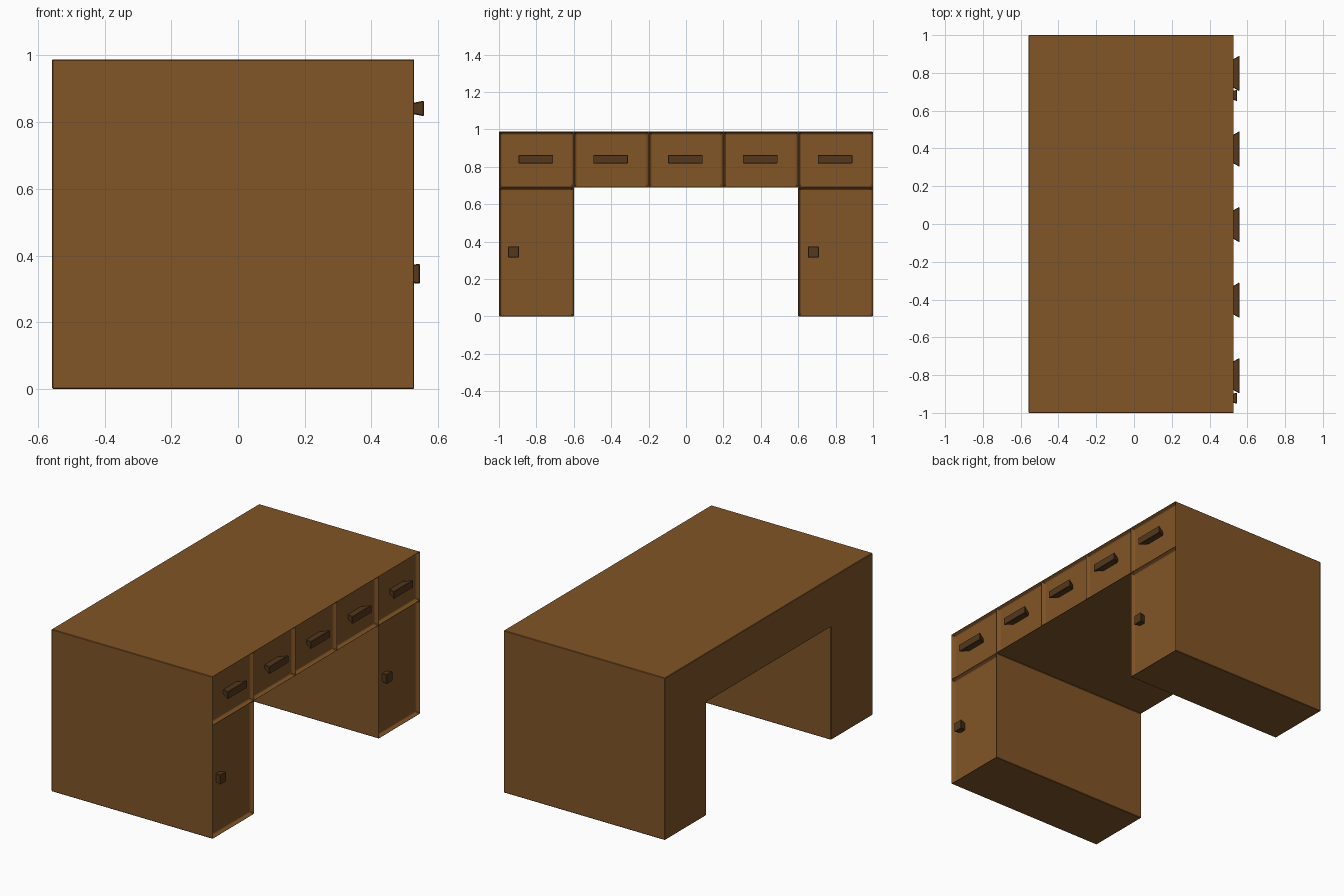
import bpy, bmesh

if "Cube" in bpy.data.objects:
    bpy.data.objects.remove(bpy.data.objects["Cube"])

BACK, FRONT, TOP, SHELF = -0.558, 0.53, 0.988, 0.69
RECESS, RIM = 0.022, 0.016


def material(name, color):
    m = bpy.data.materials.new(name)
    m.diffuse_color = (*color, 1)
    m.use_nodes = True
    m.node_tree.nodes["Principled BSDF"].inputs["Base Color"].default_value = m.diffuse_color
    return m


wood = material("wood", (0.22, 0.09, 0.02))
dark_wood = material("dark_wood", (0.09, 0.04, 0.012))


def finish(bm, name, mat, bevel):
    bmesh.ops.recalc_face_normals(bm, faces=bm.faces)
    me = bpy.data.meshes.new(name)
    bm.to_mesh(me)
    bm.free()
    me.materials.append(mat)
    ob = bpy.data.objects.new(name, me)
    bpy.context.collection.objects.link(ob)
    mod = ob.modifiers.new("edge_bevel", "BEVEL")
    mod.width, mod.segments = bevel, 1
    mod.limit_method, mod.angle_limit = "ANGLE", 1.05
    return ob


# Desk body: a row of five drawer cells over two door cells, extruded in depth
bm = bmesh.new()
columns = [-1.0, -0.6, -0.2, 0.2, 0.6, 1.0]
cells = [(i, SHELF, TOP) for i in range(5)] + [(i, 0.0, SHELF) for i in (0, 4)]
for i, z0, z1 in cells:
    y0, y1 = columns[i], columns[i + 1]
    bm.faces.new([bm.verts.new((BACK, y, z))
                  for y, z in ((y0, z0), (y1, z0), (y1, z1), (y0, z1))])
bmesh.ops.remove_doubles(bm, verts=bm.verts, dist=1e-4)
back_faces = bm.faces[:]
ext = bmesh.ops.extrude_face_region(bm, geom=back_faces, use_keep_orig=True)
bmesh.ops.translate(bm, vec=(FRONT - BACK, 0, 0),
                    verts=[g for g in ext["geom"] if isinstance(g, bmesh.types.BMVert)])
bmesh.ops.recalc_face_normals(bm, faces=bm.faces)

# Drawer and door fronts: recessed panels with sloping rims
fronts = [f for f in bm.faces if all(v.co.x > FRONT - 0.01 for v in f.verts)]
bmesh.ops.inset_individual(bm, faces=fronts, thickness=RIM, depth=0)
for f in fronts:
    for v in f.verts:
        v.co.x -= RECESS
finish(bm, "desk_body", wood, 0.003)


def pull(name, y, z, width, height, tip, flare):
    """Block growing outward from a recessed panel, wider at its tip."""
    bm = bmesh.new()
    bmesh.ops.create_cube(bm, size=1)
    root = FRONT - RECESS - 0.002
    for v in bm.verts:
        outer = v.co.x > 0
        k = 0 if outer else 2 * flare
        v.co = (tip if outer else root,
                y + v.co.y * (width - k),
                z + v.co.z * (height - k * 0.35))
    finish(bm, name, dark_wood, 0.003)


# Drawer handles
for i in range(5):
    pull(f"drawer_handle_{i + 1}", -0.803 + 0.4 * i, 0.841, 0.188, 0.047, 0.558, 0.03)

# Door knobs
for side, y in (("left", -0.922), ("right", 0.681)):
    pull(f"door_knob_{side}", y, 0.345, 0.06, 0.06, 0.546, 0.012)
